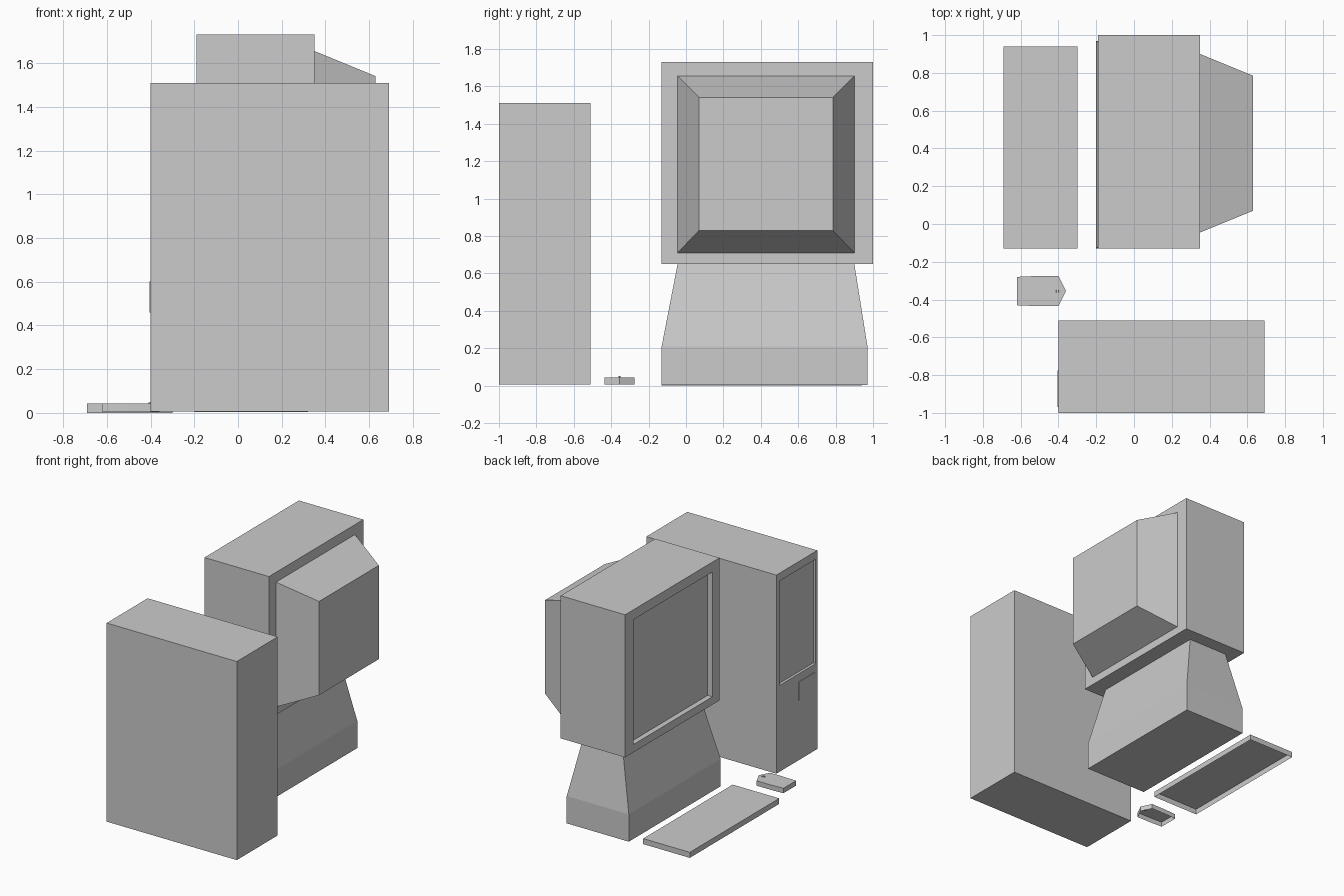
import bpy, bmesh
from math import pi
from mathutils import Matrix

if "Cube" in bpy.data.objects:
    bpy.data.objects.remove(bpy.data.objects["Cube"])


def loft(name, rings, cap_start=True):
    """Skin a list of matching point rings; cap the ends."""
    bm = bmesh.new()
    loops = [[bm.verts.new(p) for p in ring] for ring in rings]
    n = len(loops[0])
    for a, b in zip(loops, loops[1:]):
        for i in range(n):
            j = (i + 1) % n
            bm.faces.new((a[i], a[j], b[j], b[i]))
    if cap_start:
        bm.faces.new(loops[0][::-1])
    bm.faces.new(loops[-1])
    bmesh.ops.recalc_face_normals(bm, faces=bm.faces)
    mesh = bpy.data.meshes.new(name)
    bm.to_mesh(mesh)
    bm.free()
    obj = bpy.data.objects.new(name, mesh)
    bpy.context.collection.objects.link(obj)
    return obj


def rect_x(x, y0, y1, z0, z1):
    """Rectangle facing along x."""
    return [(x, y0, z0), (x, y1, z0), (x, y1, z1), (x, y0, z1)]


def rect_z(z, x0, x1, y0, y1):
    """Rectangle facing along z."""
    return [(x0, y0, z), (x1, y0, z), (x1, y1, z), (x0, y1, z)]


# Tower case with sunken drive-bay panel
bay = (-0.98, -0.55, 0.66, 1.45)
case = (-1.0, -0.51, 0.006, 1.51)
loft("tower_case", [rect_x(-0.38, *bay), rect_x(-0.40, *bay),
                    rect_x(-0.40, *case), rect_x(0.69, *case)])

# Power button, slightly raised
button = (-0.97, -0.775, 0.46, 0.60)
loft("power_button", [rect_x(-0.404, *button), rect_x(-0.39, *button)])

# Monitor: sunken screen, square housing, tapered tube cover
screen = (-0.045, 0.90, 0.71, 1.655)
housing = (-0.13, 1.0, 0.65, 1.73)
loft("monitor", [rect_x(-0.15, *screen), rect_x(-0.19, *screen),
                 rect_x(-0.19, *housing), rect_x(0.35, *housing),
                 rect_x(0.35, *screen), rect_x(0.63, 0.07, 0.785, 0.83, 1.54)])

# Monitor stand
foot = (-0.20, 0.32, -0.13, 0.97)
loft("monitor_stand", [rect_z(0.003, *foot), rect_z(0.21, *foot),
                       rect_z(0.65, -0.10, 0.23, -0.045, 0.90)])

# Keyboard: shell open underneath
keys = (-0.69, -0.30, -0.13, 0.94)
loft("keyboard", [rect_z(0.0, *keys), rect_z(0.042, *keys)], cap_start=False)

# Mouse: pointed shell open underneath
outline = [(-0.62, -0.43), (-0.51, -0.435), (-0.40, -0.435), (-0.36, -0.356),
           (-0.40, -0.275), (-0.51, -0.275), (-0.62, -0.28)]
loft("mouse", [[(x, y, z) for x, y in outline] for z in (0.005, 0.042)],
     cap_start=False)

# Scroll wheel
bm = bmesh.new()
bmesh.ops.create_cone(bm, cap_ends=True, segments=8, radius1=0.014, radius2=0.014,
                      depth=0.012,
                      matrix=Matrix.Translation((-0.40, -0.356, 0.037))
                      @ Matrix.Rotation(pi / 2, 4, 'X'))
mesh = bpy.data.meshes.new("scroll_wheel")
bm.to_mesh(mesh)
bm.free()
bpy.context.collection.objects.link(bpy.data.objects.new("scroll_wheel", mesh))
